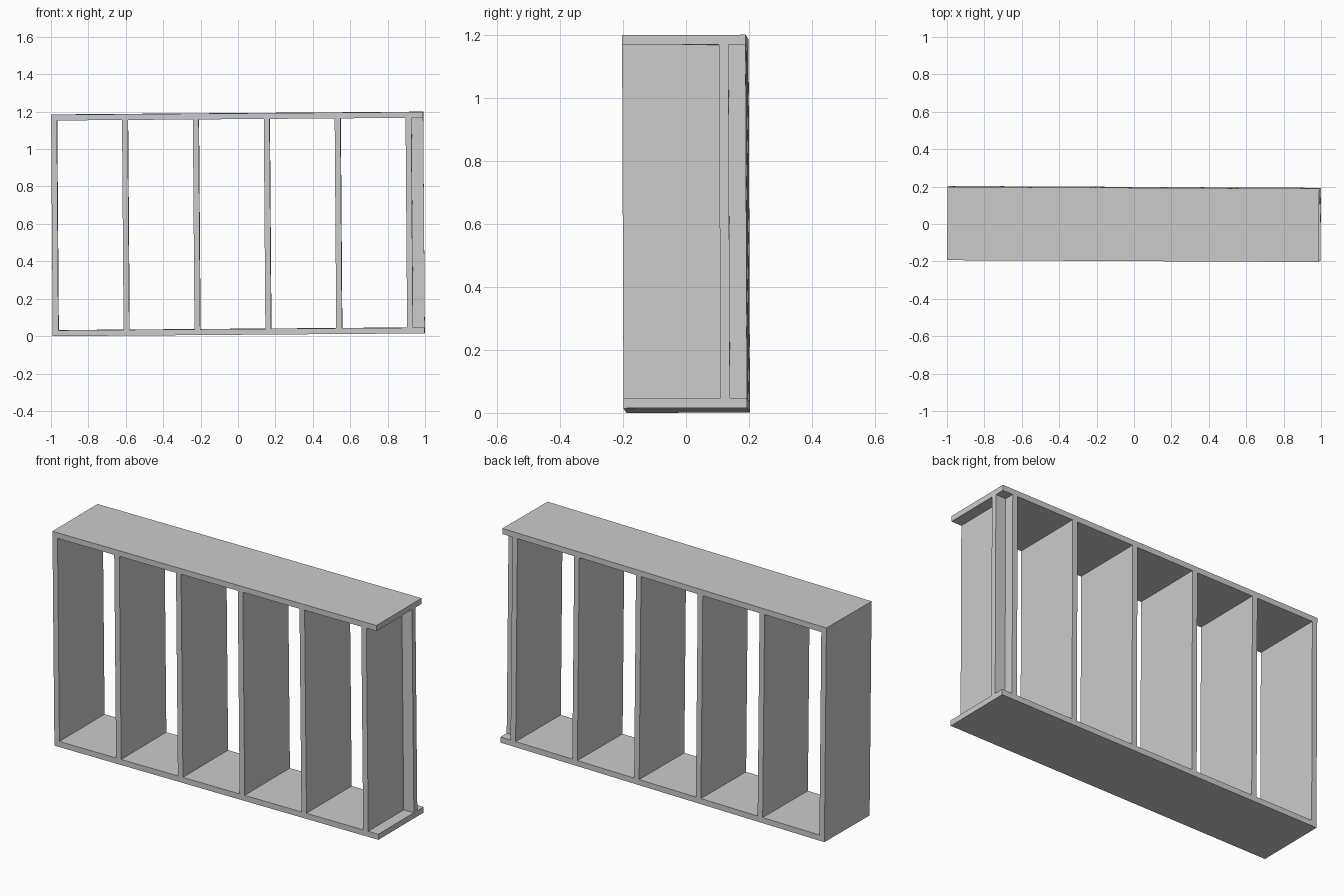
import bpy
from mathutils import Euler, Matrix, Vector

cube = bpy.data.objects.get("Cube")
if cube:
    bpy.data.objects.remove(cube, do_unlink=True)

grey = bpy.data.materials.new("plain_grey")
grey.use_nodes = True
colour = (0.6, 0.6, 0.6, 1)
grey.diffuse_color = colour
grey.node_tree.nodes["Principled BSDF"].inputs["Base Color"].default_value = colour

# Overall size, and the slight lean of the whole frame
LENGTH, DEPTH, HEIGHT, THICK = 1.988, 0.392, 1.184, 0.031
half_x, half_y, half_z = LENGTH / 2, DEPTH / 2, HEIGHT / 2
lean = (Matrix.Translation((0, 0, 0.6))
        @ Euler((0.004, -0.0075, -0.005)).to_matrix().to_4x4())


def board(name, low, high):
    """Box between two corners, leaned with the frame."""
    low, high = Vector(low), Vector(high)
    bpy.ops.mesh.primitive_cube_add(size=1)
    obj = bpy.context.object
    obj.name = name
    size = Matrix.Diagonal((*(high - low), 1))
    obj.data.transform(lean @ Matrix.Translation((low + high) / 2) @ size)
    obj.data.materials.append(grey)
    return obj


# Top and bottom boards
inner = half_z - THICK
board("top_board", (-half_x, -half_y, inner), (half_x, half_y, half_z))
board("bottom_board", (-half_x, -half_y, -half_z), (half_x, half_y, -inner))

# Evenly spaced uprights, the last set in from the end
for i in range(6):
    x = -half_x + i * 0.379
    board(f"upright_{i + 1}", (x, -half_y, -inner), (x + THICK, half_y, inner))

# Narrow strip closing the open end, set in from the back
board("end_strip", (x + THICK, 0.112, -inner), (half_x, 0.142, inner))
